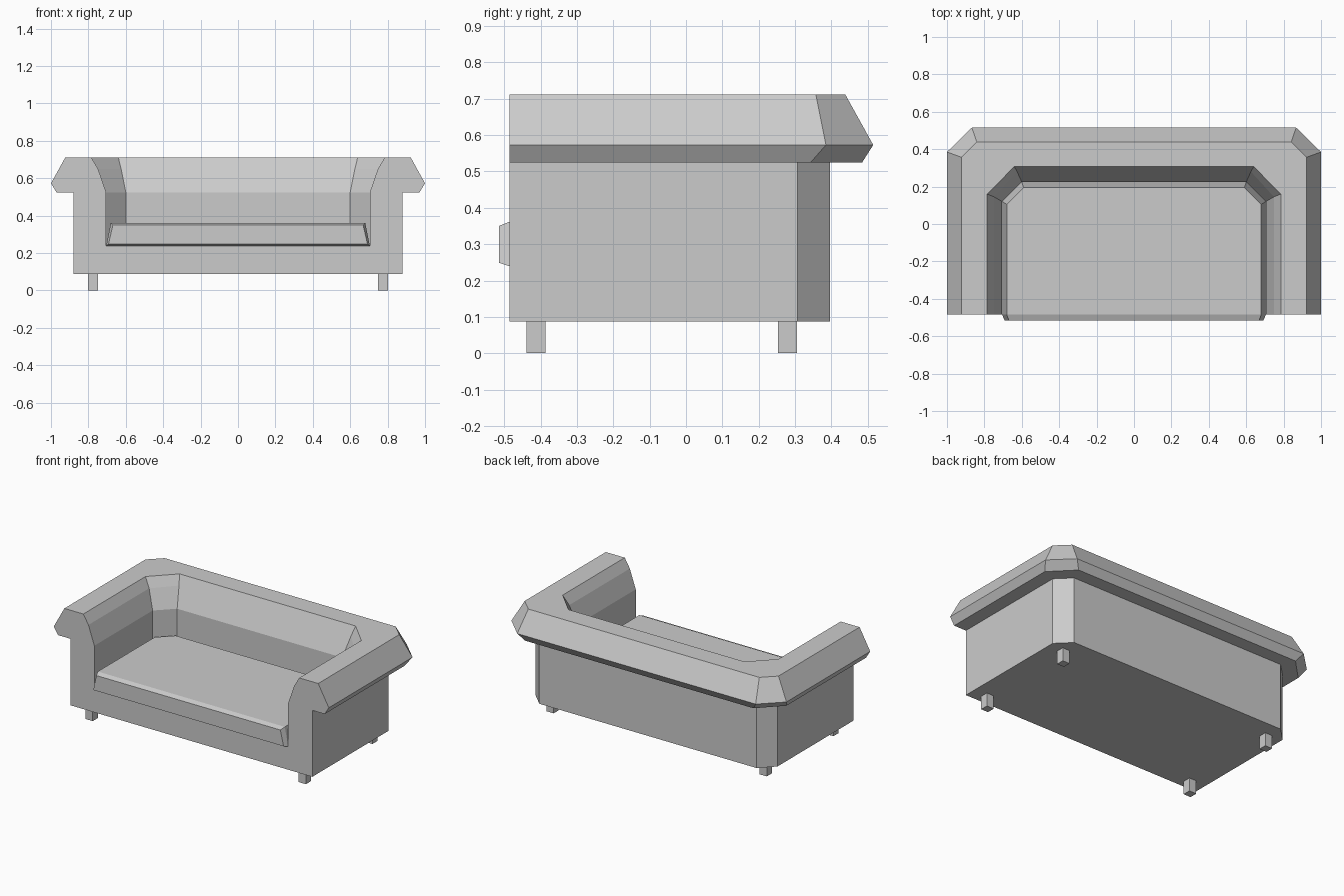
import bpy, bmesh

if "Cube" in bpy.data.objects:
    bpy.data.objects.remove(bpy.data.objects["Cube"])

FRONT = -0.485

def make_object(name, bm):
    bmesh.ops.recalc_face_normals(bm, faces=bm.faces[:])
    mesh = bpy.data.meshes.new(name)
    bm.to_mesh(mesh)
    bm.free()
    obj = bpy.data.objects.new(name, mesh)
    bpy.context.collection.objects.link(obj)
    return obj

def u_path(bm, x, z, corner_y, corner_x, back_y, front_y=FRONT):
    """U-shaped run of vertices with chamfered back corners."""
    half = [(x, front_y), (x, corner_y), (corner_x, back_y)]
    pts = half + [(-px, py) for px, py in reversed(half)]
    return [bm.verts.new((px, py, z)) for px, py in pts]

def bridge(bm, a, b):
    for i in range(len(a) - 1):
        bm.faces.new((a[i], a[i + 1], b[i + 1], b[i]))

# Sofa frame: arm profile from the seat deck, over the roll, down to the base
# each row: x, z, corner y, corner x, back y
profile = [
    (0.705, 0.238, 0.120, 0.60, 0.225),
    (0.705, 0.525, 0.120, 0.60, 0.225),
    (0.748, 0.650, 0.145, 0.625, 0.280),
    (0.785, 0.712, 0.160, 0.64, 0.307),
    (0.923, 0.712, 0.357, 0.84, 0.438),
    (1.000, 0.573, 0.385, 0.867, 0.515),
    (0.970, 0.524, 0.342, 0.83, 0.484),
    (0.880, 0.524, 0.307, 0.79, 0.396),
    (0.880, 0.087, 0.307, 0.79, 0.396),
]
bm = bmesh.new()
runs = [u_path(bm, *row) for row in profile]
for a, b in zip(runs, runs[1:]):
    bridge(bm, a, b)
bm.faces.new(runs[0])                                   # seat deck
bm.faces.new(runs[-1])                                  # underside
bm.faces.new([r[0] for r in runs] + [r[-1] for r in reversed(runs)])  # front
make_object("sofa_frame", bm)

# Seat cushion: tapered block with a bevelled front edge
bm = bmesh.new()
low = u_path(bm, 0.705, 0.239, 0.120, 0.60, 0.225)
top = u_path(bm, 0.680, 0.362, 0.105, 0.59, 0.195)
bridge(bm, low, top)
bm.faces.new(low)
bm.faces.new(top)
rim = [low[0], top[0], top[-1], low[-1]]
lip = [bm.verts.new((x, -0.515, z)) for x, z in
       ((0.692, 0.249), (0.669, 0.350), (-0.669, 0.350), (-0.692, 0.249))]
bridge(bm, rim + rim[:1], lip + lip[:1])
bm.faces.new(lip)
make_object("seat_cushion", bm)

# Legs
for side, sx in (("right", 1), ("left", -1)):
    for end, y in (("front", -0.413), ("back", 0.279)):
        bm = bmesh.new()
        bmesh.ops.create_cube(bm, size=1)
        bmesh.ops.scale(bm, vec=(0.052, 0.052, 0.088), verts=bm.verts)
        bmesh.ops.translate(bm, vec=(sx * 0.775, y, 0.044), verts=bm.verts)
        make_object(f"{end}_{side}_leg", bm)
